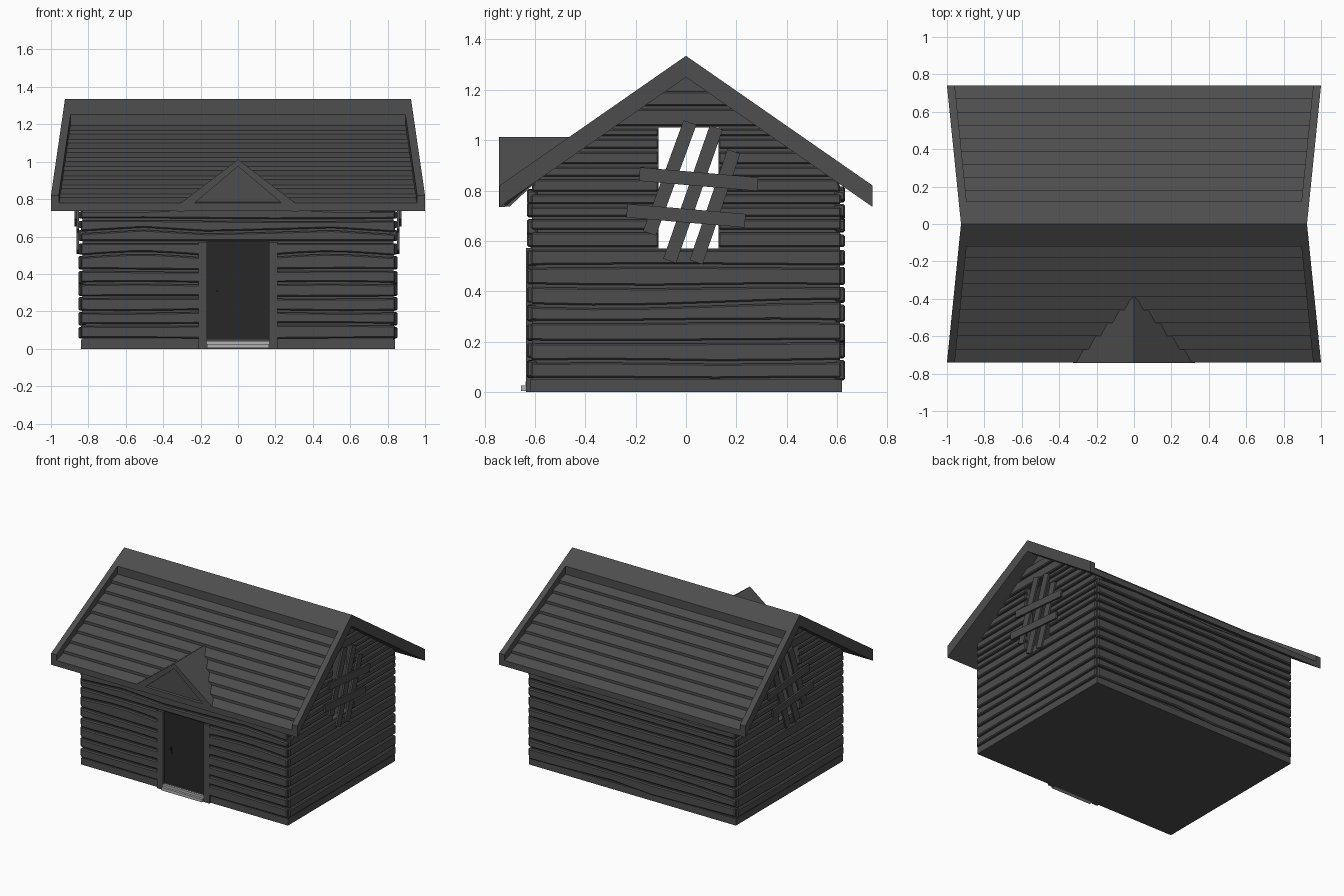
import bpy, bmesh, math, random
from mathutils import Vector

if "Cube" in bpy.data.objects:
    bpy.data.objects.remove(bpy.data.objects["Cube"])

random.seed(4)


def material(name, v):
    m = bpy.data.materials.new(name)
    m.diffuse_color = (v, v, v, 1)
    m.use_nodes = True
    m.node_tree.nodes["Principled BSDF"].inputs["Base Color"].default_value = m.diffuse_color
    return m


WOOD, DARK, STONE = material("dark_wood", 0.075), material("door_black", 0.02), material("pale_step", 0.45)


def finish(name, bm, mat=WOOD, bevel=0):
    bmesh.ops.recalc_face_normals(bm, faces=bm.faces)
    me = bpy.data.meshes.new(name)
    bm.to_mesh(me)
    bm.free()
    ob = bpy.data.objects.new(name, me)
    bpy.context.collection.objects.link(ob)
    me.materials.append(mat)
    if bevel:
        b = ob.modifiers.new("bevel", 'BEVEL')
        b.width, b.segments, b.limit_method = bevel, 1, 'ANGLE'
        b.angle_limit = math.radians(35)
    return ob


def loft(bm, a, b):
    """Closed solid between two matching outlines."""
    va, vb = [bm.verts.new(p) for p in a], [bm.verts.new(p) for p in b]
    n = len(va)
    bm.faces.new(va)
    bm.faces.new(vb[::-1])
    for i in range(n):
        bm.faces.new((va[i], vb[i], vb[(i + 1) % n], va[(i + 1) % n]))


def along_x(bm, pts, x0, x1):
    loft(bm, [(x0, y, z) for y, z in pts], [(x1, y, z) for y, z in pts])


def along_y(bm, pts, y0, y1):
    loft(bm, [(x, y0, z) for x, z in pts], [(x, y1, z) for x, z in pts])


def box(bm, x0, x1, y0, y1, z0, z1):
    along_x(bm, [(y0, z0), (y1, z0), (y1, z1), (y0, z1)], x0, x1)


def waves(n):
    return [(random.choice([0.002, 0.003, 0.012]), random.uniform(3, 7), random.uniform(0, 6)) for _ in range(n)]


def plank(l0, r0, l1, r1, z0, z1, w0, w1, gap=0.006):
    """Outline of one board with uneven lower and upper edges."""
    def edge(l, r, z, w):
        us = [l + (r - l) * i / 5 for i in range(6)]
        return [(u, z + w[0] * math.sin(w[1] * u + w[2])) for u in us]
    return edge(l0, r0, z0 + gap, w0) + edge(l1, r1, z1 - gap, w1)[::-1]


# Long walls: backing sheet plus boards, front one broken by the doorway
rows = [0.05, 0.13, 0.2, 0.275, 0.35, 0.42, 0.5, 0.57, 0.63, 0.69, 0.75, 0.81]
for s, name in ((-1, "front"), (1, "back")):
    bm = bmesh.new()
    box(bm, -0.83, 0.83, s * 0.57, s * 0.612, 0.0, 0.82)
    finish(name + "_wall", bm)
    bm = bmesh.new()
    w = waves(len(rows))
    w[7] = (0, 1, 0)
    for i in range(len(rows) - 1):
        spans = [(-0.84, -0.2), (0.2, 0.84)] if s < 0 and rows[i] < 0.56 else [(-0.84, 0.84)]
        for l, r in spans:
            along_y(bm, plank(l, r, l, r, rows[i], rows[i + 1], w[i], w[i + 1]), s * 0.59, s * 0.632)
    finish(name + "_boards", bm, bevel=0.007)

# Gable walls with window openings
rows = [0.05, 0.12, 0.2, 0.28, 0.35, 0.42, 0.5, 0.57, 0.64, 0.69, 0.74, 0.79,
        0.85, 0.9, 0.96, 1.01, 1.05, 1.13, 1.2]
WL, WR, WB, WT = -0.11, 0.13, 0.57, 1.05


def under(y):
    return 1.26 - 0.69 * abs(y)


def half(z):
    return min(0.615, (1.265 - z) / 0.69)


gw = [w if z < 0.56 else (0, 1, 0) for w, z in zip(waves(len(rows)), rows)]
for s, name in ((-1, "left"), (1, "right")):
    bm = bmesh.new()
    for pts in ([(-0.61, 0), (WL, 0), (WL, under(WL)), (-0.61, under(0.61))],
                [(WR, 0), (0.61, 0), (0.61, under(0.61)), (WR, under(WR))],
                [(WL, 0), (WR, 0), (WR, WB), (WL, WB)],
                [(WL, WT), (WR, WT), (WR, under(WR)), (0, under(0)), (WL, under(WL))]):
        along_x(bm, pts, s * 0.79, s * 0.832)
    finish(name + "_gable_wall", bm)
    bm = bmesh.new()
    for i in range(len(rows) - 1):
        z0, z1 = rows[i], rows[i + 1]
        a, b = half(z0), half(z1)
        if WB <= z0 < WT:
            spans = [(-a, WL, -b, WL), (WR, a, WR, b)]
        else:
            spans = [(-a, a, -b, b)]
        for l0, r0, l1, r1 in spans:
            along_x(bm, plank(l0, r0, l1, r1, z0, z1, gw[i], gw[i + 1]), s * 0.81, s * 0.852)
    finish(name + "_gable_boards", bm, bevel=0.006)

    # Crooked boards nailed over the window
    bm = bmesh.new()
    slats = [(-0.145, 0.63, 0.016, 1.07, 0), (-0.065, 0.52, 0.12, 1.05, 0), (0.04, 0.515, 0.19, 0.955, 0),
             (-0.185, 0.865, 0.285, 0.825, 1), (-0.235, 0.72, 0.235, 0.68, 1)]
    for y0, z0, y1, z1, layer in slats:
        p, q = Vector((y0, z0)), Vector((y1, z1))
        n = (q - p).orthogonal().normalized() * 0.027
        x = 0.85 + 0.012 * layer
        along_x(bm, [p - n, q - n, q + n, p + n], s * x, s * (x + 0.013))
    finish(name + "_window_slats", bm)

# Foundation and floor
bm = bmesh.new()
box(bm, -0.84, 0.84, -0.62, 0.62, 0, 0.05)
finish("floor_base", bm)


# Roof: sheet, overlapping planks, raised verges and ridge cap
def rx(y):
    return 0.925 + 0.075 * abs(y) / 0.74


def rz(y, h):
    return 1.335 - 0.695 * abs(y) - h


def slab(bm, y0, y1, x0, x1, top0, top1, bot=0.085):
    """Sloped panel; x0 and x1 turn y into the side limits."""
    def ring(y, top):
        return [(x0(y), y, rz(y, bot)), (x1(y), y, rz(y, bot)), (x1(y), y, rz(y, top)), (x0(y), y, rz(y, top))]
    loft(bm, ring(y0, top0), ring(y1, top1))


for s, name in ((-1, "front"), (1, "back")):
    inner, neg_inner = (lambda y: rx(y) - 0.04), (lambda y: 0.04 - rx(y))
    bm = bmesh.new()
    slab(bm, 0, s * 0.74, neg_inner, inner, 0.065, 0.065)
    finish(name + "_roof_sheet", bm)
    bm = bmesh.new()
    for i in range(9):
        y0 = 0.11 + 0.07 * i
        slab(bm, s * y0, s * (y0 + 0.07), neg_inner, inner, 0.062, 0.042, 0.08)
    finish(name + "_roof_planks", bm)
    bm = bmesh.new()
    for m in (-1, 1):
        slab(bm, 0, s * 0.74, lambda y: m * (rx(y) - 0.042), lambda y: m * rx(y), 0, 0)
    slab(bm, 0, s * 0.12, neg_inner, inner, 0, 0)
    finish(name + "_roof_trim", bm)

# Small pointed canopy above the door, running back into the roof
bm = bmesh.new()
outer = [(-0.325, 0.735), (-0.325, 0.765), (0, 1.012), (0.325, 0.765), (0.325, 0.735)]
lower = [(0.285, 0.735), (0, 0.975), (-0.285, 0.735)]
back = [-0.72, -0.72, -0.385, -0.72, -0.72, -0.72, -0.43, -0.72]
prof = outer + lower
loft(bm, [(x, -0.742, z) for x, z in prof], [(x, y, z) for (x, z), y in zip(prof, back)])
finish("canopy_roof", bm)
bm = bmesh.new()
tri = [(-0.29, 0.737), (0.29, 0.737), (0, 0.98)]
loft(bm, [(x, -0.728, z) for x, z in tri], [(x, y, z) for (x, z), y in zip(tri, (-0.7, -0.7, -0.44))])
finish("canopy_face", bm)

# Door, jambs, handle and steps
bm = bmesh.new()
box(bm, -0.168, 0.168, -0.618, -0.6, 0.04, 0.575)
finish("door", bm, DARK)
bm = bmesh.new()
for m in (-1, 1):
    box(bm, m * 0.165, m * 0.212, -0.636, -0.59, 0, 0.572)
finish("door_jambs", bm)
bm = bmesh.new()
box(bm, -0.117, -0.103, -0.622, -0.616, 0.275, 0.325)
box(bm, -0.114, -0.106, -0.634, -0.62, 0.305, 0.315)
finish("door_handle", bm, DARK)
bm = bmesh.new()
box(bm, -0.165, 0.165, -0.655, -0.6, 0.004, 0.025)
box(bm, -0.165, 0.165, -0.637, -0.6, 0.025, 0.042)
finish("door_step", bm, STONE)
